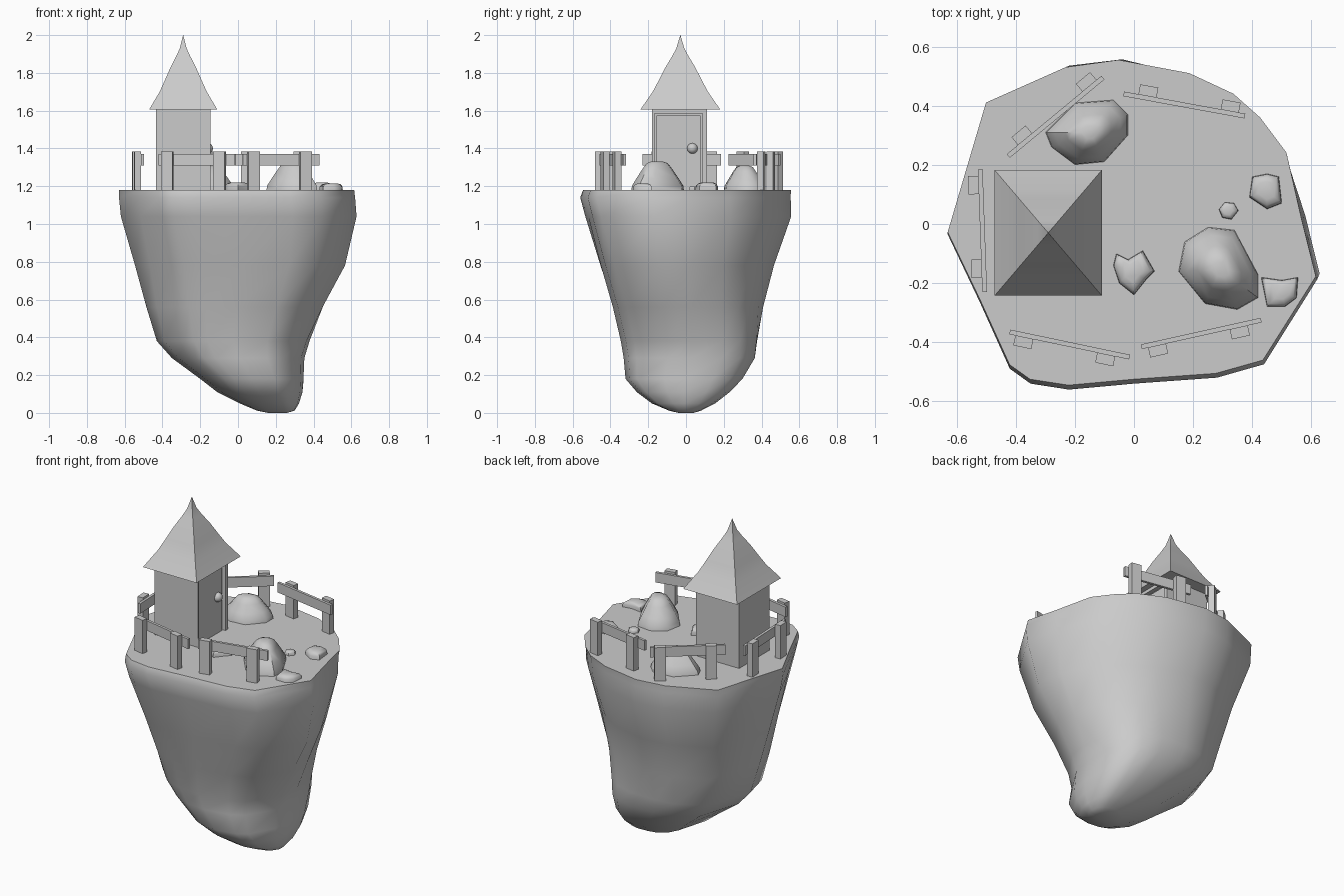
import bpy, bmesh, math
from mathutils import Vector, Matrix

cube = bpy.data.objects.get("Cube")
if cube:
    bpy.data.objects.remove(cube, do_unlink=True)

GROUND = 1.18

# One plain stone grey for everything
grey = bpy.data.materials.new("stone_grey")
grey.use_nodes = True
colour = (0.6, 0.6, 0.6, 1)
grey.diffuse_color = colour
grey.node_tree.nodes["Principled BSDF"].inputs["Base Color"].default_value = colour


def finish(name, bm, smooth=None):
    bmesh.ops.recalc_face_normals(bm, faces=bm.faces)
    mesh = bpy.data.meshes.new(name)
    bm.to_mesh(mesh)
    bm.free()
    mesh.materials.append(grey)
    obj = bpy.data.objects.new(name, mesh)
    bpy.context.collection.objects.link(obj)
    if smooth:
        bpy.ops.object.select_all(action='DESELECT')
        obj.select_set(True)
        bpy.context.view_layer.objects.active = obj
        bpy.ops.object.shade_smooth_by_angle(angle=math.radians(smooth))
    return obj


def loft(bm, rings):
    """Skin a stack of equal rings and close both ends."""
    rows = [[bm.verts.new(p) for p in ring] for ring in rings]
    for a, b in zip(rows, rows[1:]):
        for i in range(len(a)):
            j = (i + 1) % len(a)
            bm.faces.new((a[i], a[j], b[j], b[i]))
    bm.faces.new(rows[0])
    bm.faces.new(rows[-1])


def add_box(bm, lo, hi, matrix=Matrix()):
    lo, hi = Vector(lo), Vector(hi)
    place = Matrix.Translation((lo + hi) / 2) @ Matrix.Diagonal((hi - lo).to_4d())
    bmesh.ops.create_cube(bm, size=1, matrix=matrix @ place)


# Floating rock: plateau outline blending down to a rounded, offset foot
outline = [(-.63, -.03), (-.5, .41), (-.23, .53), (-.05, .555), (.19, .51),
           (.34, .44), (.43, .36), (.52, .24), (.57, .02), (.62, -.18),
           (.44, -.465), (.28, -.51), (0, -.53), (-.22, -.55), (-.35, -.53),
           (-.42, -.48), (-.52, -.26)]
# height, x min, x max, y min, y max, roundness, bulge of the back left corner
levels = [(1.18, -.63, .615, -.545, .555, 0, 0),
          (1.14, -.63, .62, -.56, .555, 0, -.02),
          (1.04, -.62, .63, -.535, .56, .1, -.07),
          (.78, -.545, .575, -.46, .47, .45, -.12),
          (.56, -.485, .46, -.39, .41, .8, -.05),
          (.38, -.43, .375, -.345, .375, 1, .06),
          (.29, -.35, .345, -.33, .355, 1, .12),
          (.18, -.2, .34, -.32, .285, 1, .16),
          (.11, -.11, .335, -.26, .22, 1, .16),
          (.05, .01, .32, -.18, .15, 1, .12),
          (.012, .1, .3, -.09, .08, 1, 0), (0, .16, .26, -.04, .04, 1, 0)]
rings = []
for z, x0, x1, y0, y1, roundness, bulge in levels:
    ring = []
    for px, py in outline:
        u, v = (px + .005) / .625, (py - .0025) / .5525
        a = math.atan2(v, u)
        c, s = math.cos(a), math.sin(a)
        k = (abs(c) ** 2.3 + abs(s) ** 2.3) ** (-1 / 2.3)
        swell = 1 + bulge * max(0, math.cos(a - math.pi / 4)) ** 6
        u = (u + (c * k - u) * roundness) * swell
        v = (v + (s * k - v) * roundness) * swell
        ring.append(((x0 + x1) / 2 + u * (x1 - x0) / 2,
                     (y0 + y1) / 2 + v * (y1 - y0) / 2, z))
    rings.append(ring)
bm = bmesh.new()
loft(bm, rings)
finish("floating_rock", bm, 50)

# Hut walls with a door recess on the +x side
HX, HY, HALF = -.29, -.035, .145
front, back_of_recess, eaves = HX + HALF, HX + HALF - .025, 1.61
door_lo, door_hi, door_top = -.167, .087, 1.585
bm = bmesh.new()
add_box(bm, (HX - HALF, HY - HALF, GROUND), (back_of_recess, HY + HALF, eaves))
add_box(bm, (back_of_recess, HY - HALF, GROUND), (front, door_lo, eaves))
add_box(bm, (back_of_recess, door_hi, GROUND), (front, HY + HALF, eaves))
add_box(bm, (back_of_recess, door_lo, door_top), (front, door_hi, eaves))
finish("hut_walls", bm)

# Door panel with a narrow gap around it, and its knob
bm = bmesh.new()
add_box(bm, (back_of_recess, door_lo + .01, GROUND),
        (back_of_recess + .008, door_hi - .01, door_top - .01))
finish("door", bm)

bm = bmesh.new()
bmesh.ops.create_uvsphere(bm, u_segments=16, v_segments=10, radius=.028,
                          matrix=Matrix.Translation((front - .016, .034, 1.4)))
finish("door_knob", bm, 40)

# Flared pointed roof
bm = bmesh.new()
profile = [(1.605, 1), (1.7, .69), (1.76, .54), (1.83, .37), (1.89, .2),
           (1.93, .1), (2, .002)]
loft(bm, [[(HX + sx * .181 * f, -.03 + sy * .212 * f, z)
           for sx, sy in ((-1, -1), (1, -1), (1, 1), (-1, 1))] for z, f in profile])
finish("roof", bm, 30)

# Fence sections: a rail with two posts on its outer side
fences = {"front_right": ((-.42, -.365), (-.015, -.45)),
          "front_left": ((.025, -.415), (.43, -.325)),
          "back_left": ((.375, .365), (-.035, .44)),
          "back_right": ((-.105, .495), (-.425, .23)),
          "right": ((-.52, .185), (-.505, -.23))}
for side, (a, b) in fences.items():
    a, b = Vector(a), Vector(b)
    along, mid = b - a, (a + b) / 2
    turn = Matrix.Translation((mid.x, mid.y, GROUND)) @ Matrix.Rotation(
        math.atan2(along.y, along.x), 4, 'Z')
    half = along.length / 2
    bm = bmesh.new()
    add_box(bm, (-half, -.008, .13), (half, .008, .19), turn)
    for t in (-.155, .128):
        add_box(bm, (t - .031, -.042, -.01), (t + .031, -.007, .203), turn)
    finish("fence_" + side, bm)


# Boulders and stones: a ground outline drawn in towards a peak
HUMP = [(-.05, 1), (.15, .97), (.4, .8), (.75, .55), (.93, .4), (1, .2)]
FLAT = [(-.1, 1), (.5, .97), (.85, .8), (1, .5)]


def stone(name, points, height, shape):
    points = [Vector(p) for p in points]
    centre = sum(points, Vector((0, 0))) / len(points)
    bm = bmesh.new()
    loft(bm, [[(*centre.lerp(p, f), GROUND + h * height) for p in points]
              for h, f in shape])
    finish(name, bm, 50)


stone("boulder_front", [(.25, -.01), (.34, -.02), (.42, -.17), (.42, -.25),
                        (.35, -.29), (.24, -.27), (.15, -.16), (.17, -.06)],
      .152, HUMP)
stone("boulder_back", [(-.2, .41), (-.07, .42), (-.02, .37), (-.02, .3),
                       (-.1, .21), (-.2, .2), (-.28, .26), (-.3, .31)],
      .13, HUMP)
stone("stone_left", [(.4, .16), (.45, .17), (.49, .16), (.5, .07),
                     (.45, .05), (.39, .09)], .04, FLAT)
stone("stone_by_door", [(-.07, -.14), (-.06, -.1), (-.02, -.12), (.03, -.09),
                        (.07, -.16), (.04, -.19), (0, -.24), (-.05, -.2)],
      .04, FLAT)
stone("stone_at_edge", [(.43, -.18), (.5, -.19), (.555, -.18), (.55, -.25),
                        (.51, -.28), (.45, -.28)], .035, FLAT)
stone("pebble", [(.32 + .033 * math.cos(t), .045 + .031 * math.sin(t))
                 for t in range(6)], .022, FLAT)
